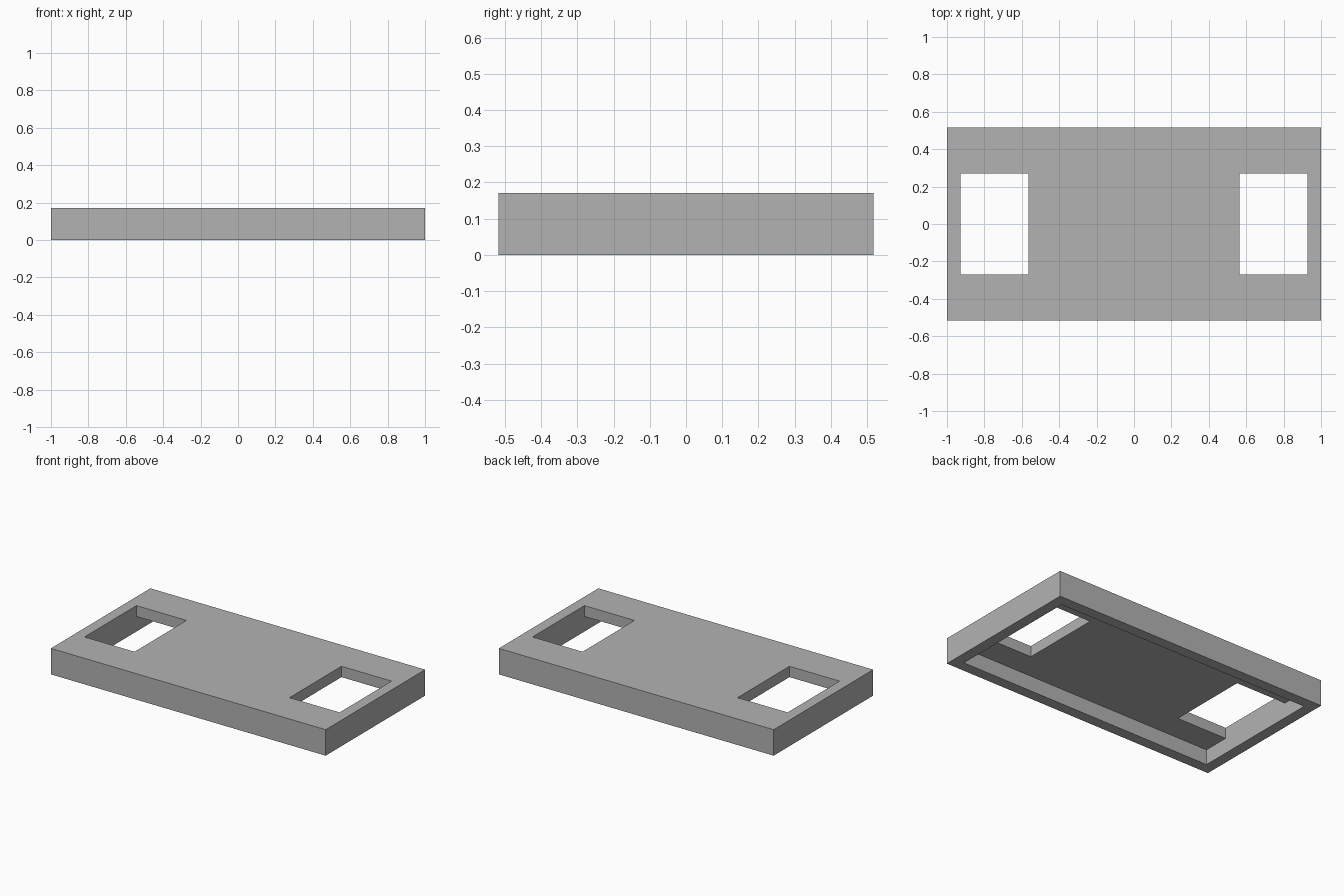
import bpy, bmesh, math
from itertools import product

cube = bpy.data.objects.get("Cube")
if cube:
    bpy.data.objects.remove(cube, do_unlink=True)

# Single flat grey
grey = bpy.data.materials.new("mid grey")
grey.use_nodes = True
grey.diffuse_color = (0.45, 0.45, 0.45, 1)
grey.node_tree.nodes["Principled BSDF"].inputs["Base Color"].default_value = grey.diffuse_color

# Plan lines: outer edge, rim inner edge, window edge
half_x, half_y, height = 1.0, 0.517, 0.171
wall = 0.0715
rim_x, rim_y = half_x - wall, half_y - wall
win_x, win_y = 0.564, 0.27
xs = [-half_x, -rim_x, -win_x, win_x, rim_x, half_x]
ys = [-half_y, -rim_y, -win_y, win_y, rim_y, half_y]
zs = [0, height - wall, height]
axes = (xs, ys, zs)


def solid(cell):
    """The rim is full height; the top plate has a window near each end."""
    i, j, k = cell
    if not (0 <= i < 5 and 0 <= j < 5 and 0 <= k < 2):
        return False
    on_rim = i in (0, 4) or j in (0, 4)
    in_window = i in (1, 3) and j == 2
    return on_rim or (k == 1 and not in_window)


# Skin every boundary between solid and empty
bm = bmesh.new()
for cell in product(range(5), range(5), range(2)):
    if not solid(cell):
        continue
    for axis, side in product(range(3), (0, 1)):
        beside = list(cell)
        beside[axis] += 1 if side else -1
        if solid(beside):
            continue
        u, v = (axis + 1) % 3, (axis + 2) % 3
        loop = []
        for du, dv in ((0, 0), (1, 0), (1, 1), (0, 1)):
            corner = list(cell)
            corner[axis] += side
            corner[u] += du
            corner[v] += dv
            loop.append(bm.verts.new([axes[a][corner[a]] for a in range(3)]))
        bm.faces.new(loop if side else loop[::-1])

bmesh.ops.remove_doubles(bm, verts=bm.verts[:], dist=0.0001)

mesh = bpy.data.meshes.new("hollow_tray_cover")
bm.to_mesh(mesh)
bm.free()
mesh.materials.append(grey)
cover = bpy.data.objects.new("hollow_tray_cover", mesh)
bpy.context.collection.objects.link(cover)
